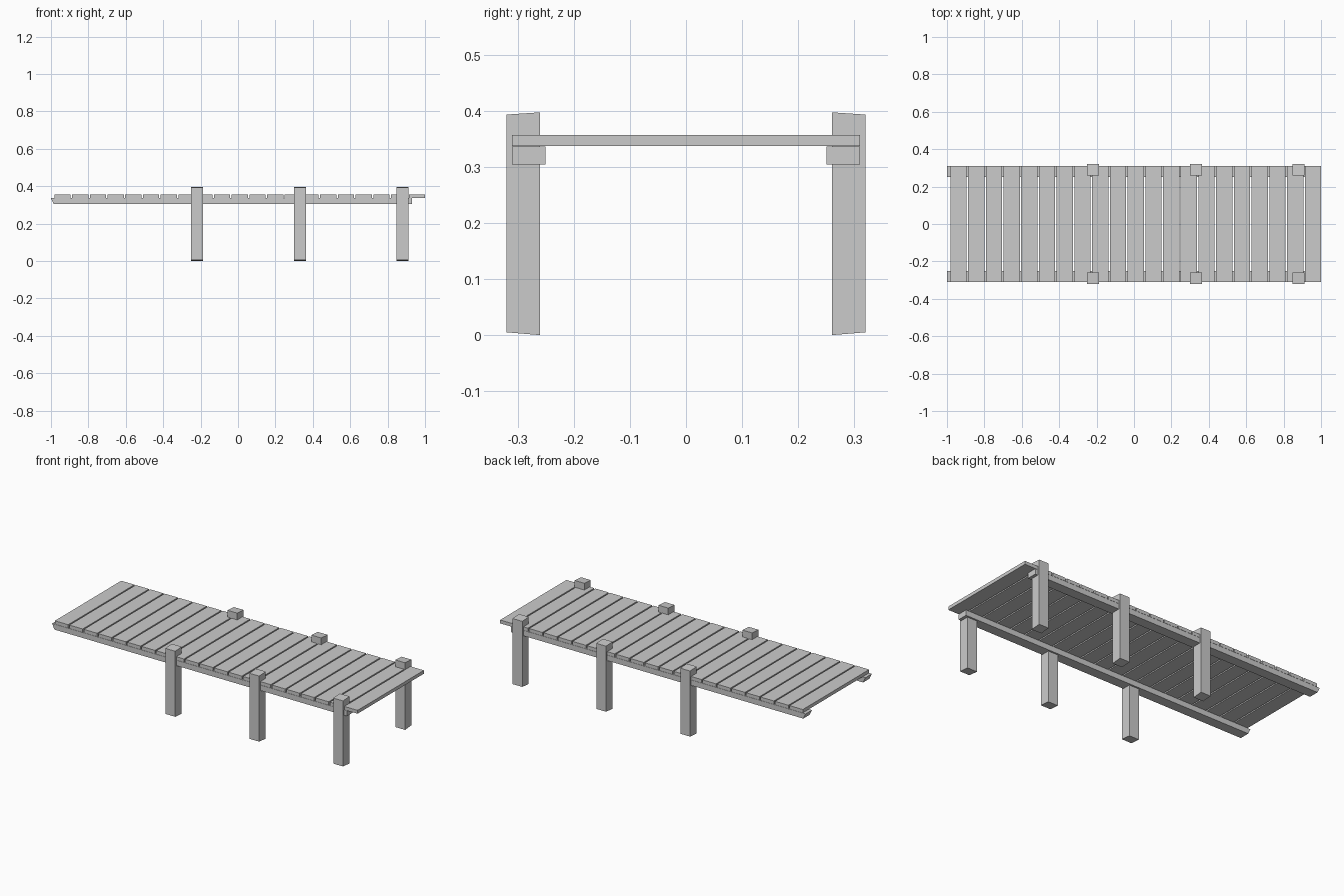
import bpy

if "Cube" in bpy.data.objects:
    bpy.data.objects.remove(bpy.data.objects["Cube"])


def prism(name, profile, axis, lo, hi):
    """Extrude a 2D profile along x (profile is y,z) or y (profile is x,z)."""
    n = len(profile)
    verts = [(t, a, b) if axis == 'x' else (a, t, b)
             for t in (lo, hi) for a, b in profile]
    faces = [tuple(range(n)), tuple(range(2 * n - 1, n - 1, -1))]
    faces += [(i, i + n, (i + 1) % n + n, (i + 1) % n) for i in range(n)]
    if axis == 'x':
        faces = [f[::-1] for f in faces]
    if (profile[1][0] - profile[0][0]) < 0:
        faces = [f[::-1] for f in faces]
    mesh = bpy.data.meshes.new(name)
    mesh.from_pydata(verts, [], faces)
    obj = bpy.data.objects.new(name, mesh)
    bpy.context.collection.objects.link(obj)
    return obj


# Deck planks laid across the walkway
COUNT, FIRST, WIDTH = 21, -0.982, 0.087
STEP = (1.0 - WIDTH - FIRST) / (COUNT - 1)
for i in range(COUNT):
    x = FIRST + i * STEP
    prism(f"deck_plank_{i + 1}",
          [(x, 0.337), (x + WIDTH, 0.337), (x + WIDTH, 0.357), (x, 0.357)],
          'y', -0.31, 0.31)

for side, s in (("front", -1), ("back", 1)):
    # Long support beam with a slanted left end
    lo, hi = sorted((s * 0.25, s * 0.31))
    prism(f"{side}_beam",
          [(-0.985, 0.304), (0.93, 0.304), (0.93, 0.336), (-1.0, 0.336)],
          'y', lo, hi)

    # Square posts whose top slopes down and bottom slopes up to the outside
    for i, x in enumerate((-0.219, 0.331, 0.88)):
        prism(f"{side}_post_{i + 1}",
              [(s * 0.26, 0.0), (s * 0.32, 0.005),
               (s * 0.32, 0.393), (s * 0.26, 0.397)],
              'x', x - 0.032, x + 0.032)
